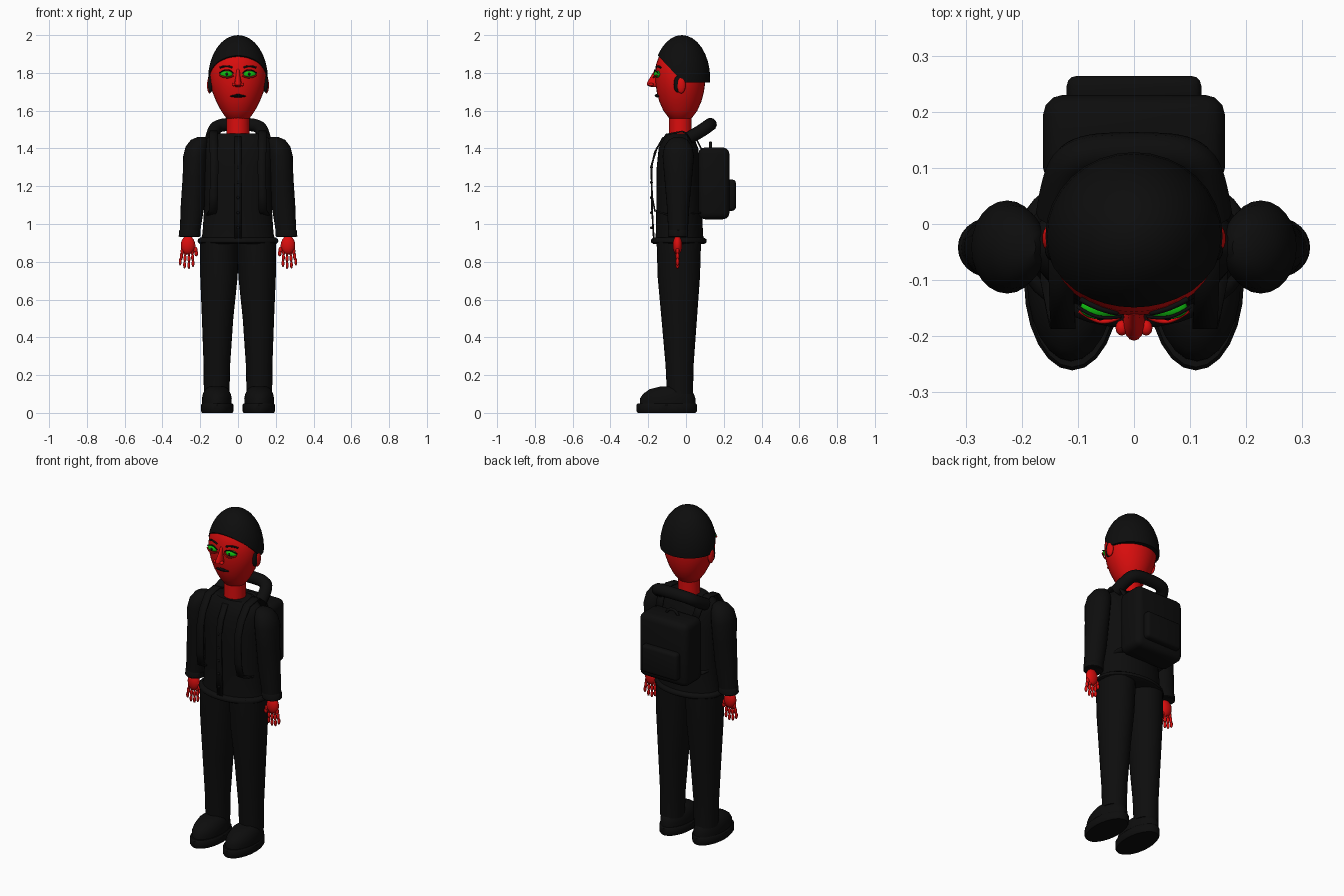
import bpy, bmesh, math
from mathutils import Matrix, Vector

if "Cube" in bpy.data.objects:
    bpy.data.objects.remove(bpy.data.objects["Cube"], do_unlink=True)


def material(name, rgb):
    m = bpy.data.materials.new(name)
    m.use_nodes = True
    m.diffuse_color = (*rgb, 1)
    m.node_tree.nodes["Principled BSDF"].inputs["Base Color"].default_value = (*rgb, 1)
    return m


BLACK = material("black cloth", (0.004, 0.004, 0.004))
RED = material("red skin", (0.7, 0.004, 0.004))
GREEN = material("green eye", (0.005, 0.5, 0.005))


def finish(name, bm, mat, angle=40):
    bmesh.ops.recalc_face_normals(bm, faces=bm.faces)
    me = bpy.data.meshes.new(name)
    bm.to_mesh(me)
    bm.free()
    me.materials.append(mat)
    me.shade_smooth()
    me.set_sharp_from_angle(angle=math.radians(angle))
    ob = bpy.data.objects.new(name, me)
    bpy.context.collection.objects.link(ob)
    return ob


def loft(name, rings, mat, n=24):
    """Stack of ellipses: (z, centre x, centre y, radius x, radius y)."""
    bm = bmesh.new()
    loops = []
    for z, cx, cy, rx, ry in rings:
        turn = [2 * math.pi * i / n for i in range(n)]
        loops.append([bm.verts.new((cx + rx * math.cos(a), cy + ry * math.sin(a), z)) for a in turn])
    for a, b in zip(loops, loops[1:]):
        for i in range(n):
            j = (i + 1) % n
            bm.faces.new((a[i], a[j], b[j], b[i]))
    bm.faces.new(loops[0])
    bm.faces.new(loops[-1])
    return finish(name, bm, mat)


def side_loft(name, s, rings, mat):
    return loft(name, [(z, s * cx, cy, rx, ry) for z, cx, cy, rx, ry in rings], mat)


def ball_mesh(centre, radii, n=20):
    bm = bmesh.new()
    m = Matrix.Translation(centre) @ Matrix.Diagonal((*radii, 1))
    bmesh.ops.create_uvsphere(bm, u_segments=n, v_segments=n // 2, radius=1, matrix=m)
    return bm


def ball(name, centre, radii, mat, n=20):
    return finish(name, ball_mesh(centre, radii, n), mat, 80)


def box(name, lo, hi, bevel, mat):
    bm = bmesh.new()
    lo, hi = Vector(lo), Vector(hi)
    m = Matrix.Translation((lo + hi) / 2) @ Matrix.Diagonal((*(hi - lo), 1))
    bmesh.ops.create_cube(bm, size=1, matrix=m)
    bmesh.ops.bevel(bm, geom=bm.edges[:], offset=bevel, segments=3, profile=0.5, affect='EDGES')
    return finish(name, bm, mat)


def tube(name, points, radius, mat):
    cu = bpy.data.curves.new(name, 'CURVE')
    cu.dimensions = '3D'
    cu.bevel_depth = radius
    cu.bevel_resolution = 3
    cu.resolution_u = 6
    cu.use_fill_caps = True
    sp = cu.splines.new('NURBS')
    sp.points.add(len(points) - 1)
    for p, co in zip(sp.points, points):
        p.co = (*co, 1)
    sp.order_u = 3
    sp.use_endpoint_u = True
    cu.materials.append(mat)
    ob = bpy.data.objects.new(name, cu)
    bpy.context.collection.objects.link(ob)
    return ob


def ribbon(name, path, half, mat):
    bm = bmesh.new()
    rows = [[bm.verts.new((x + d, y, z)) for d in (-half, half)] for x, y, z in path]
    for a, b in zip(rows, rows[1:]):
        bm.faces.new((a[0], a[1], b[1], b[0]))
    ob = finish(name, bm, mat)
    mod = ob.modifiers.new("thickness", 'SOLIDIFY')
    mod.thickness = 0.009
    mod.offset = 0


# Head and neck
loft("head", [(z, 0, -0.03, rx, ry) for z, rx, ry in (
    (1.545, .03, .03), (1.56, .062, .06), (1.6, .09, .09), (1.65, .116, .112), (1.7, .136, .125),
    (1.75, .148, .132), (1.8, .15, .133), (1.85, .143, .127), (1.9, .118, .108), (1.94, .07, .07))], RED, 32)
loft("neck", [(1.44, 0, -.03, .062, .06), (1.6, 0, -.03, .06, .06)], RED)

# Cap: dome trimmed level at the back and on a slope over the forehead
cap = ball_mesh((0, -.022, 1.77), (.158, .15, .23), 32)
for point, normal in (((0, 0, 1.75), (0, 0, 1)), ((0, -.016, 1.75), (0, 1.07, 1))):
    bmesh.ops.bisect_plane(cap, geom=cap.verts[:] + cap.edges[:] + cap.faces[:], plane_co=point,
                           plane_no=normal, clear_inner=True)
    bmesh.ops.holes_fill(cap, edges=[e for e in cap.edges if e.is_boundary])
finish("cap", cap, BLACK)

# Nose and mouth
loft("nose", [(1.725, 0, -.165, .012, .02), (1.735, 0, -.175, .02, .033), (1.75, 0, -.17, .018, .035),
              (1.78, 0, -.16, .012, .028), (1.82, 0, -.15, .009, .012)], RED, 16)
ball("mouth", (0, -.148, 1.677), (.042, .016, .007), BLACK)
ball("upper_lip", (0, -.152, 1.682), (.02, .014, .006), BLACK)

# Torso, hem and hood
loft("jacket", [(z, 0, cy, rx, ry) for z, cy, rx, ry in (
    (.9, -.035, .2, .13), (.95, -.035, .188, .125), (1.1, -.037, .178, .12), (1.3, -.04, .182, .115),
    (1.4, -.04, .185, .105), (1.45, -.04, .17, .085), (1.48, -.035, .12, .07))], BLACK, 32)
loft("hem", [(z, 0, -.038, .214 - d, .148 - d) for z, d in (
    (.895, .012), (.902, .002), (.91, 0), (.92, .003), (.928, .015))], BLACK, 32)
tube("hood", [(-.14, .015, 1.455), (-.13, .085, 1.495), (-.1, .125, 1.525), (0, .13, 1.528),
              (.1, .125, 1.525), (.13, .085, 1.495), (.14, .015, 1.455)], .035, BLACK)
ribbon("front_placket", [(0, -.12, 1.46), (0, -.165, 1.38), (0, -.183, 1.3), (0, -.18, 1.08),
                         (0, -.17, .91)], .018, BLACK)
for i in range(5):
    ball("button", (0, -.183, 1.3 - .08 * i), (.008, .008, .008), BLACK, 10)

# Backpack
box("backpack", (-.162, .065, 1.025), (.162, .23, 1.405), .035, BLACK)
box("backpack_pocket", (-.12, .2, 1.07), (.12, .264, 1.235), .018, BLACK)
tube("backpack_handle", [(-.04, .13, 1.395), (-.03, .13, 1.43), (.03, .13, 1.43), (.04, .13, 1.395)], .008, BLACK)

for s, side in ((1, "left"), (-1, "right")):
    # Face details
    ball(side + "_ear", (s * .15, -.026, 1.735), (.014, .024, .044), RED)
    ball(side + "_sideburn", (s * .146, -.045, 1.74), (.013, .02, .045), BLACK)
    ball(side + "_nostril", (s * .022, -.185, 1.738), (.011, .014, .009), RED, 12)
    ball(side + "_eye", (s * .06, -.15, 1.793), (.036, .02, .018), GREEN)
    ball(side + "_pupil", (s * .06, -.166, 1.793), (.008, .006, .009), BLACK, 12)
    tube(side + "_lower_lid", [(s * .024, -.165, 1.785), (s * .04, -.174, 1.776), (s * .07, -.174, 1.774),
                               (s * .097, -.155, 1.787)], .004, RED)
    tube(side + "_lashes", [(s * .024, -.165, 1.797), (s * .04, -.168, 1.816), (s * .075, -.165, 1.816),
                            (s * .1, -.148, 1.798)], .003, BLACK)
    tube(side + "_eyebrow", [(s * .03, -.158, 1.828), (s * .06, -.154, 1.843), (s * .095, -.134, 1.828)],
         .005, BLACK)

    # Sleeve, palm, fingers
    side_loft(side + "_sleeve", s, [
        (.93, .257, -.042, .052, .05), (1.1, .24, -.042, .063, .06), (1.25, .231, -.041, .062, .074),
        (1.36, .226, -.041, .064, .083), (1.41, .217, -.041, .06, .074), (1.445, .205, -.041, .045, .05),
        (1.46, .195, -.041, .02, .022)], BLACK)
    side_loft(side + "_cuff", s, [(.93, .257, -.042, .05, .048), (.935, .257, -.042, .057, .053),
                                  (.965, .255, -.042, .057, .054), (.972, .255, -.042, .05, .05)], BLACK)
    ball(side + "_palm", (s * .265, -.045, .888), (.038, .025, .05), RED)
    for x0, x1, tip in ((.243, .237, .775), (.26, .26, .762), (.277, .284, .765), (.292, .309, .785)):
        top, end = Vector((s * x0, -.045, .868)), Vector((s * x1, -.045, tip))
        for k in range(3):
            joint = top.lerp(end, (k + .45) / 3)
            ball(side + "_finger", joint, (.0095 - k * .0008, .01, .021), RED, 10)
    for x, z in ((.236, .885), (.225, .863), (.221, .845)):
        ball(side + "_thumb", (s * x, -.047, z), (.011, .011, .017), RED, 10)

    # Trouser leg and shoe
    side_loft(side + "_trouser_leg", s, [
        (.1, .113, -.032, .068, .069), (.25, .112, -.034, .07, .074), (.5, .108, -.036, .083, .094),
        (.72, .101, -.038, .099, .112), (.92, .098, -.038, .104, .118)], BLACK)
    side_loft(side + "_shoe", s, [
        (.045, .112, -.097, .078, .148), (.075, .112, -.097, .079, .147), (.1, .112, -.093, .074, .135),
        (.125, .112, -.085, .062, .108), (.14, .112, -.07, .04, .065)], BLACK)
    side_loft(side + "_sole", s, [
        (0, .11, -.102, .08, .153), (.008, .11, -.102, .086, .159), (.043, .11, -.102, .086, .159),
        (.05, .11, -.102, .08, .153)], BLACK)

    # Backpack strap over the shoulder
    ribbon(side + "_strap", [(s * x, y, z) for x, y, z in (
        (.12, .09, 1.38), (.13, .05, 1.46), (.13, -.02, 1.49), (.13, -.1, 1.475), (.128, -.155, 1.4),
        (.126, -.183, 1.31), (.128, -.18, 1.15), (.132, -.165, 1.07), (.145, -.1, 1.05), (.14, .08, 1.06))],
        .022, BLACK)
